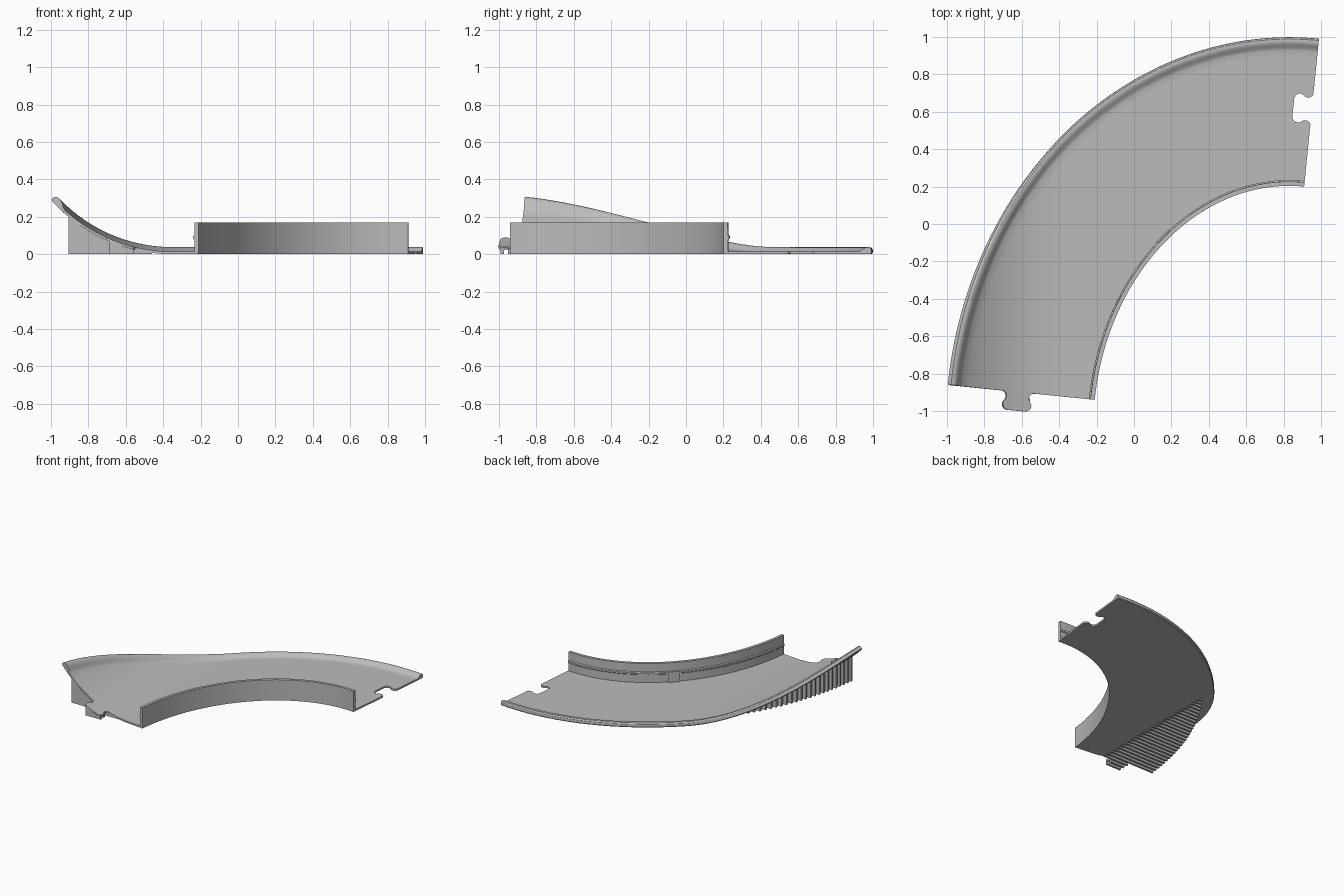
import bpy, bmesh, math
from mathutils import Vector

if "Cube" in bpy.data.objects:
    bpy.data.objects.remove(bpy.data.objects["Cube"])

# Shared layout: elliptical quarter bend, turned slightly, banked along x
C = Vector((0.785, -1.04))
U = Vector((0.995, -0.1))
V = Vector((0.1, 0.995))
RA, RB = 1.0, 1.246          # inner semi-axes
BANK_X, BANK_R = -0.35, 0.874
FLOOR = 0.014

grey = bpy.data.materials.new("light grey plastic")
grey.diffuse_color = (0.5, 0.5, 0.5, 1)
grey.use_nodes = True
grey.node_tree.nodes["Principled BSDF"].inputs["Base Color"].default_value = grey.diffuse_color


def plan(w, phi):
    return C - U * ((RA + w) * math.cos(phi)) + V * ((RB + w) * math.sin(phi))


def bank_height(x):
    d = max(0.0, BANK_X - x)
    return BANK_R - math.sqrt(BANK_R ** 2 - d * d)


def bend(p, h):
    """Lift a plan point onto the bank, h above the underside."""
    s = max(0.0, BANK_X - p.x) / BANK_R
    return (p.x + h * s, p.y, bank_height(p.x) + h * math.sqrt(1 - s * s))


def finish(name, bm, smooth=True):
    bmesh.ops.recalc_face_normals(bm, faces=bm.faces[:])
    me = bpy.data.meshes.new(name)
    bm.to_mesh(me)
    bm.free()
    me.materials.append(grey)
    ob = bpy.data.objects.new(name, me)
    bpy.context.collection.objects.link(ob)
    bpy.ops.object.select_all(action='DESELECT')
    ob.select_set(True)
    bpy.context.view_layer.objects.active = ob
    if smooth:
        bpy.ops.object.shade_smooth_by_angle(angle=math.radians(30))
    return ob


def loft(bm, rings):
    """Join closed rings of points and cap both ends."""
    vs = [[bm.verts.new(p) for p in r] for r in rings]
    n = len(vs[0])
    for a, b in zip(vs, vs[1:]):
        for i in range(n):
            j = (i + 1) % n
            bm.faces.new((a[i], a[j], b[j], b[i]))
    bm.faces.new(vs[0])
    bm.faces.new(vs[-1][::-1])


# Track bed: inner wall with ridge, floor and rounded outer rim in one section
NF = 20
section = [(0, 0), (0, 0.17), (0.023, 0.17), (0.024, 0.102), (0.031, 0.096),
           (0.031, 0.084), (0.024, 0.078), (0.024, FLOOR)]
section += [(0.024 + 0.701 * i / NF, FLOOR) for i in range(1, NF + 1)]
section += [(0.737, 0.018), (0.75, 0.028), (0.762, 0.035), (0.774, 0.038),
            (0.785, 0.036), (0.793, 0.028), (0.795, 0.018), (0.794, 0.006), (0.788, 0)]
section += [(0.788 * (1 - i / NF), 0) for i in range(1, NF)]
bm = bmesh.new()
SEG = 72
loft(bm, [[bend(plan(w, math.pi / 2 * k / SEG), h) for w, h in section]
          for k in range(SEG + 1)])
bed = finish("banked_track_bed", bm, smooth=False)

# Connector outline: (depth, half width)
outline = [(0, 0.081), (0.006, 0.07), (0.016, 0.063), (0.032, 0.061), (0.045, 0.066),
           (0.055, 0.074), (0.066, 0.078), (0.08, 0.076), (0.092, 0.068), (0.1, 0.052)]

# Socket cut in the far end
slot_mid = C + V * (RB + 0.415)
half = [(-0.05, 0.081)] + outline
loop = [slot_mid - U * d + V * w for d, w in half]
loop += [slot_mid - U * d - V * w for d, w in reversed(half)]
bm = bmesh.new()
loft(bm, [[(p.x, p.y, z) for p in loop] for z in (-0.05, 0.1)])
cutter = finish("socket_cutter", bm, smooth=False)
cutter.hide_render = True
mod = bed.modifiers.new("socket", 'BOOLEAN')
mod.object = cutter
mod.operation = 'DIFFERENCE'
mod.solver = 'EXACT'
bpy.context.view_layer.objects.active = bed
bpy.ops.object.modifier_apply(modifier=mod.name)
bpy.data.objects.remove(cutter)
bpy.ops.object.select_all(action='DESELECT')
bed.select_set(True)
bpy.ops.object.shade_smooth_by_angle(angle=math.radians(30))

# Connector tab on the near end, following the bank
tab_mid = C - U * (RA + 0.415)
NT = 8
rings = []
for d, w in [(-0.004, 0.081)] + outline:
    row = [tab_mid - V * d + U * (w * (2 * i / NT - 1)) for i in range(NT + 1)]
    rings.append([bend(p, 0) for p in row] + [bend(p, FLOOR) for p in reversed(row)])
bm = bmesh.new()
loft(bm, rings)
finish("connector_tab", bm)

# Support ribs under the bank, thin in y
edge = [plan(0.70, math.pi / 2 * k / 400) for k in range(401)]
bm = bmesh.new()
y = -0.982
while y < 0.45:
    left = min(edge, key=lambda p: abs(p.y - y)).x
    right = -0.46
    if y < -0.87:
        left = max(left, -0.69)
    if y < -0.915:
        right = -0.555
    if right - left > 0.03:
        xs = [left + (right - left) * i / 8 for i in range(9)]
        side = [(x, bank_height(x) + 0.004) for x in xs] + [(right, 0), (left, 0)]
        loft(bm, [[(x, yy, z) for x, z in side] for yy in (y - 0.009, y + 0.009)])
    y += 0.041
finish("support_ribs", bm, smooth=False)

# Small pad midway along the inner wall
bm = bmesh.new()
loft(bm, [[(*plan(w, math.radians(a)), z) for w, z in
           ((0.01, 0.005), (0.036, 0.005), (0.036, 0.1), (0.01, 0.1))]
          for a in (43, 47.5)])
finish("wall_pad", bm, smooth=False)
